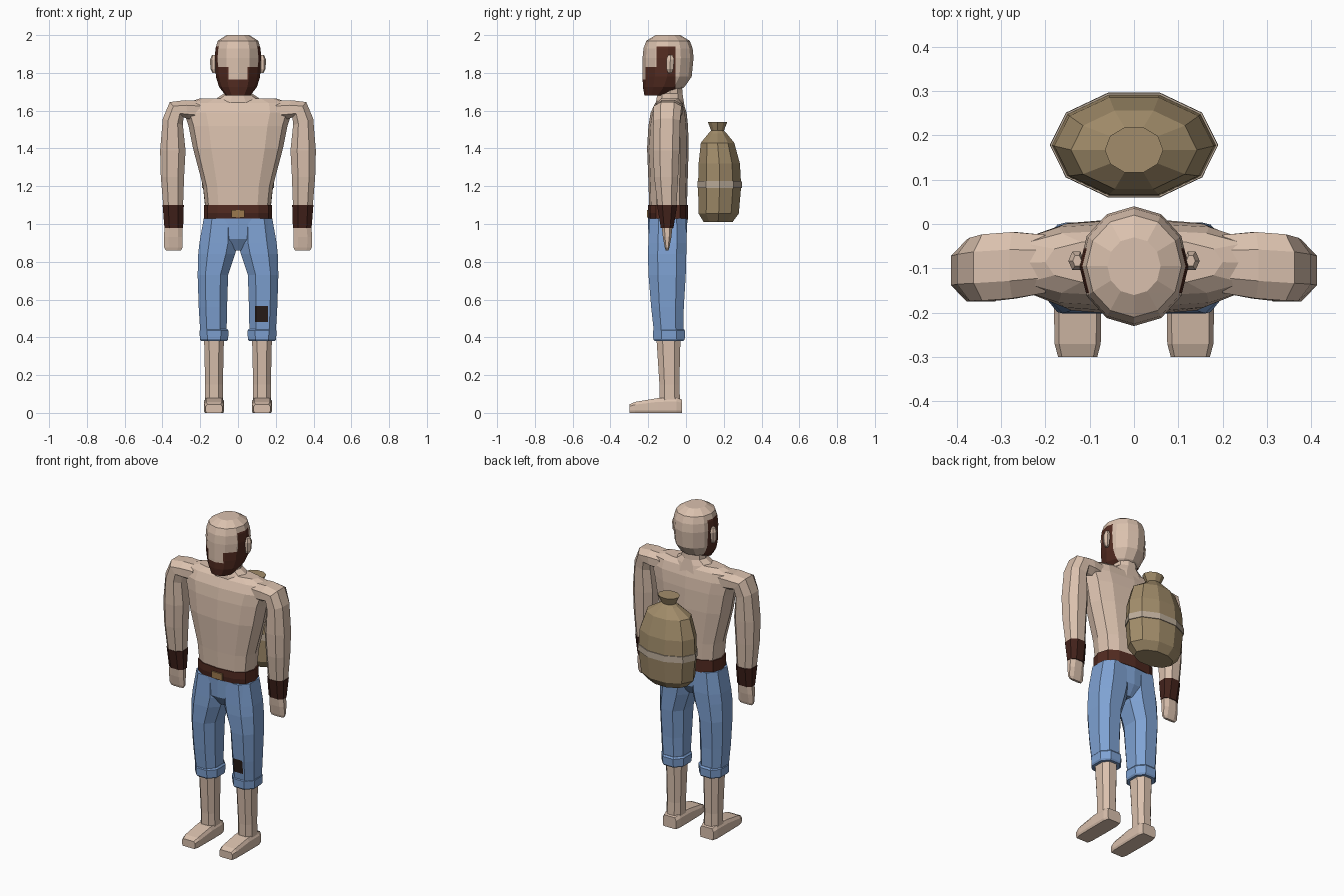
import bpy, bmesh, math
from mathutils import Vector


def material(name, rgb):
    m = bpy.data.materials.new(name)
    m.diffuse_color = (*rgb, 1)
    return m


SKIN = material("skin", (0.70, 0.53, 0.42))
DENIM = material("denim", (0.21, 0.36, 0.65))
HAIR = material("beard_brown", (0.085, 0.024, 0.015))
LEATHER = material("dark_leather", (0.055, 0.016, 0.011))
PATCH = material("patch_dark", (0.022, 0.012, 0.010))
SACK = material("sack_cloth", (0.36, 0.265, 0.145))
ROPE = material("rope_band", (0.50, 0.41, 0.32))
BRASS = material("brass", (0.33, 0.19, 0.075))


def finish(name, bm, mats):
    bmesh.ops.recalc_face_normals(bm, faces=bm.faces)
    me = bpy.data.meshes.new(name)
    bm.to_mesh(me)
    bm.free()
    for m in mats:
        me.materials.append(m)
    ob = bpy.data.objects.new(name, me)
    bpy.context.collection.objects.link(ob)
    return ob


def loft(name, rings, n, mats, p=1.0, phase=0.0, side=1, cuts=(), rule=None):
    """Skin rings (x, y, z, rx, ry[, tilt degrees]); p < 1 makes rings boxier.
    cuts are (axis, value) planes; rule gives the material index of a face."""
    bm = bmesh.new()
    loops = []
    for x, y, z, rx, ry, *t in rings:
        t = math.radians(t[0]) if t else 0
        loop = []
        for i in range(n):
            a = 2 * math.pi * (i + phase) / n
            c, s = math.cos(a), math.sin(a)
            c = math.copysign(abs(c) ** p, c) * rx
            s = math.copysign(abs(s) ** p, s) * ry
            loop.append(bm.verts.new((side * (x + c * math.cos(t)), y + s, z + c * math.sin(t))))
        loops.append(loop)
    for a, b in zip(loops, loops[1:]):
        for i in range(n):
            j = (i + 1) % n
            bm.faces.new((a[i], a[j], b[j], b[i]))
    bm.faces.new(loops[0])
    bm.faces.new(loops[-1])
    bmesh.ops.recalc_face_normals(bm, faces=bm.faces)
    for axis, v in cuts:
        no = Vector((axis == "x", axis == "y", axis == "z"))
        bmesh.ops.bisect_plane(bm, geom=bm.verts[:] + bm.edges[:] + bm.faces[:],
                               plane_co=no * v, plane_no=no)
    if rule:
        bm.normal_update()
        for f in bm.faces:
            f.material_index = rule(f.calc_center_median(), f.normal)
    return finish(name, bm, mats)


# Head, with beard and sideburns as cut faces
def beard(c, n):
    if c.y > -0.055:
        return 0
    if c.z < 1.765 or (c.z < 1.83 and abs(c.x) > 0.05):
        return 1
    return int(c.z < 1.94 and c.y > -0.155 and abs(c.x) > 0.05)


loft("head", [(0, -0.15, 1.68, 0.065, 0.07), (0, -0.118, 1.725, 0.10, 0.11),
              (0, -0.10, 1.78, 0.117, 0.13), (0, -0.095, 1.88, 0.123, 0.135),
              (0, -0.095, 1.93, 0.119, 0.13), (0, -0.095, 1.97, 0.107, 0.115),
              (0, -0.095, 2.0, 0.06, 0.065)], 12, [SKIN, HAIR],
     cuts=[("y", -0.055), ("y", -0.155), ("z", 1.765), ("z", 1.83), ("z", 1.94),
           ("x", 0.05), ("x", -0.05)], rule=beard)

# Neck and torso
loft("neck", [(0, -0.085, 1.60, 0.16, 0.085), (0, -0.085, 1.66, 0.12, 0.075),
              (0, -0.085, 1.69, 0.075, 0.07), (0, -0.085, 1.76, 0.07, 0.065)], 10, [SKIN])
loft("torso", [(0, -0.095, 1.08, 0.172, 0.10), (0, -0.095, 1.2, 0.185, 0.103),
               (0, -0.096, 1.4, 0.238, 0.110), (0, -0.094, 1.52, 0.262, 0.105),
               (0, -0.092, 1.59, 0.285, 0.095), (0, -0.088, 1.64, 0.275, 0.075),
               (0, -0.086, 1.665, 0.20, 0.05)], 12, [SKIN], p=0.75)

# Belt with buckle
loft("belt", [(0, -0.095, 1.025, 0.181, 0.106), (0, -0.095, 1.10, 0.181, 0.106)],
     12, [HAIR, LEATHER], p=0.75, cuts=[("z", 1.058)],
     rule=lambda c, n: int(c.z < 1.058 and n.y < -0.3))
loft("buckle", [(0, -0.20, 1.035, 0.05, 0.011), (0, -0.20, 1.075, 0.05, 0.011)],
     4, [BRASS], phase=0.5)

# Hips
loft("hips", [(0, -0.098, 0.86, 0.07, 0.06), (0, -0.098, 0.92, 0.18, 0.10),
              (0, -0.097, 1.03, 0.18, 0.105)], 12, [DENIM], p=0.8)


def knee_patch(c, n):
    return int(0.09 < c.x < 0.158 and 0.48 < c.z < 0.565 and n.y < -0.3)


for side, tag in ((1, "left"), (-1, "right")):
    # Ear
    loft(tag + "_ear", [(0.125, -0.085, 1.80, 0.010, 0.012), (0.13, -0.085, 1.82, 0.016, 0.02),
                        (0.13, -0.083, 1.87, 0.018, 0.024), (0.128, -0.083, 1.895, 0.010, 0.014)],
         6, [SKIN], side=side)
    # Arm, from shoulder to wrist
    loft(tag + "_arm", [(0.20, -0.09, 1.60, 0.055, 0.07, 90), (0.27, -0.093, 1.605, 0.055, 0.08, 78),
                        (0.325, -0.098, 1.605, 0.058, 0.08, 48), (0.345, -0.102, 1.54, 0.060, 0.076, 18),
                        (0.345, -0.105, 1.39, 0.072, 0.075), (0.347, -0.105, 1.25, 0.066, 0.068),
                        (0.343, -0.10, 1.08, 0.055, 0.052)],
         8, [SKIN], p=0.85, phase=0.5, side=side)
    # Wristband
    loft(tag + "_wristband", [(0.343, -0.10, 1.10, 0.060, 0.057), (0.34, -0.10, 0.98, 0.053, 0.036)],
         8, [LEATHER], p=0.85, phase=0.5, side=side)
    # Hand, a flat wedge
    loft(tag + "_hand", [(0.34, -0.10, 1.0, 0.050, 0.032), (0.343, -0.10, 0.93, 0.053, 0.024),
                         (0.342, -0.10, 0.875, 0.052, 0.013), (0.342, -0.10, 0.86, 0.042, 0.008)],
         8, [SKIN], p=0.8, phase=0.5, side=side)
    # Trouser leg, with a patch on one knee
    cuts = [("x", 0.09), ("x", 0.158), ("z", 0.48), ("z", 0.565)] if side == 1 else ()
    loft(tag + "_trouser_leg", [(0.095, -0.097, 1.03, 0.092, 0.103), (0.103, -0.098, 0.90, 0.108, 0.108),
                                (0.113, -0.10, 0.84, 0.104, 0.108), (0.133, -0.10, 0.73, 0.086, 0.105),
                                (0.133, -0.098, 0.56, 0.080, 0.092), (0.130, -0.092, 0.42, 0.074, 0.082)],
         8, [DENIM, PATCH], p=0.8, phase=0.5, side=side, cuts=cuts,
         rule=knee_patch if cuts else None)
    # Rolled cuff
    loft(tag + "_cuff", [(0.127, -0.09, 0.38, 0.073, 0.082), (0.127, -0.09, 0.39, 0.080, 0.089),
                         (0.127, -0.09, 0.435, 0.082, 0.091), (0.127, -0.09, 0.445, 0.074, 0.083)],
         8, [DENIM], p=0.85, phase=0.5, side=side)
    # Bare shin
    loft(tag + "_shin", [(0.127, -0.085, 0.04, 0.052, 0.058), (0.127, -0.088, 0.15, 0.050, 0.056),
                         (0.127, -0.093, 0.40, 0.056, 0.068)],
         8, [SKIN], p=0.8, phase=0.5, side=side)
    # Foot, lofted from heel to toe with bevelled top edges
    bm = bmesh.new()
    loops = []
    for y, hw, h in ((-0.02, 0.045, 0.07), (-0.05, 0.054, 0.08), (-0.15, 0.054, 0.078),
                     (-0.27, 0.052, 0.058), (-0.30, 0.044, 0.045)):
        prof = ((-hw * 0.9, 0), (hw * 0.9, 0), (hw, 0.012), (hw, h * 0.75),
                (hw * 0.8, h), (-hw * 0.8, h), (-hw, h * 0.75), (-hw, 0.012))
        loops.append([bm.verts.new((side * 0.127 + x, y, z)) for x, z in prof])
    for a, b in zip(loops, loops[1:]):
        for i in range(8):
            j = (i + 1) % 8
            bm.faces.new((a[i], a[j], b[j], b[i]))
    bm.faces.new(loops[0])
    bm.faces.new(loops[-1])
    finish(tag + "_foot", bm, [SKIN])

# Sack floating behind the back, with tied neck and rope band
loft("sack", [(0, 0.17, 1.01, 0.125, 0.080), (0, 0.173, 1.055, 0.170, 0.112),
              (0, 0.178, 1.20, 0.186, 0.120), (0, 0.176, 1.32, 0.180, 0.115),
              (0, 0.167, 1.43, 0.142, 0.093), (0, 0.167, 1.48, 0.062, 0.050),
              (0, 0.167, 1.495, 0.045, 0.036), (0, 0.167, 1.54, 0.066, 0.054)],
     10, [SACK])
loft("rope_band", [(0, 0.178, 1.19, 0.190, 0.124), (0, 0.178, 1.228, 0.189, 0.123)], 10, [ROPE])
